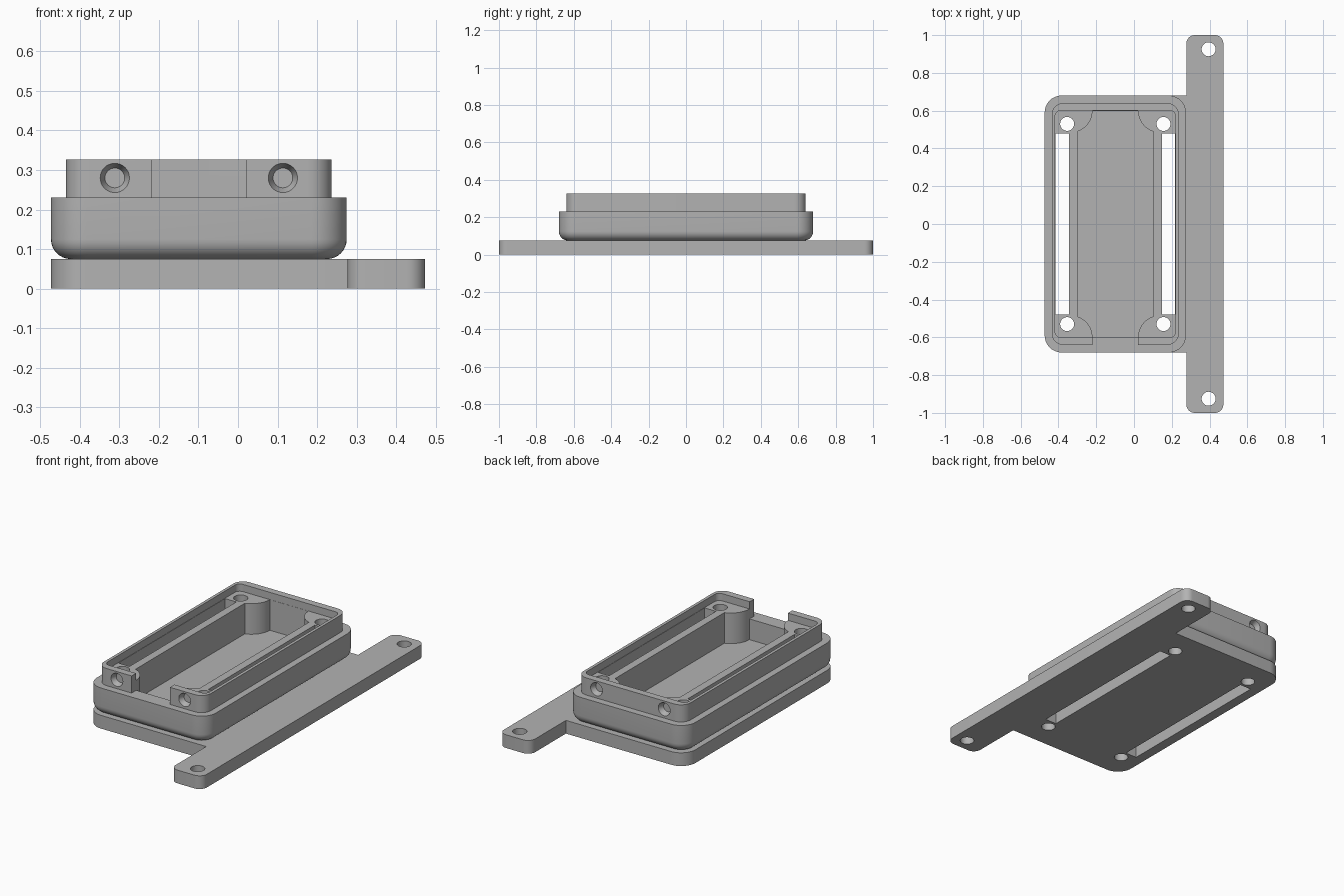
import bpy, bmesh, math
from mathutils import Vector, Matrix

if "Cube" in bpy.data.objects:
    bpy.data.objects.remove(bpy.data.objects["Cube"])

CX = -0.099                      # centre line of the housing
GREY = (0.45, 0.45, 0.45, 1)
grey = bpy.data.materials.new("plain grey")
grey.use_nodes = True
grey.diffuse_color = GREY
grey.node_tree.nodes["Principled BSDF"].inputs["Base Color"].default_value = GREY


def rounded(corners, steps=10):
    """Counter-clockwise outline from (x, y, radius) right-angle corners."""
    pts = []
    for i, (x, y, r) in enumerate(corners):
        p = Vector((x, y))
        if r == 0:
            pts.append(p)
            continue
        a = (Vector(corners[i - 1][:2]) - p).normalized()
        b = (Vector(corners[(i + 1) % len(corners)][:2]) - p).normalized()
        c = p + (a + b) * r
        for k in range(steps + 1):
            t = math.pi / 2 * k / steps
            pts.append(c - b * r * math.cos(t) - a * r * math.sin(t))
    return pts


def rect(hx, hy, r=0):
    return rounded([(CX + sx * hx, sy * hy, r)
                    for sx, sy in ((-1, -1), (1, -1), (1, 1), (-1, 1))])


def finish(name, bm):
    bmesh.ops.recalc_face_normals(bm, faces=bm.faces)
    mesh = bpy.data.meshes.new(name)
    bm.to_mesh(mesh)
    bm.free()
    mesh.materials.append(grey)
    obj = bpy.data.objects.new(name, mesh)
    bpy.context.collection.objects.link(obj)
    return obj


def loft(name, sections):
    """Closed solid through (outline, height) sections."""
    bm = bmesh.new()
    rings = [[bm.verts.new((p.x, p.y, z)) for p in pts] for pts, z in sections]
    for lo, hi in zip(rings, rings[1:]):
        for i in range(len(lo)):
            bm.faces.new((lo[i - 1], lo[i], hi[i], hi[i - 1]))
    bm.faces.new(rings[0][::-1])
    bm.faces.new(rings[-1])
    return finish(name, bm)


def prism(name, pts, z0, z1):
    return loft(name, [(pts, z0), (pts, z1)])


def cone(name, loc, r1, r2, depth, turn=0):
    bm = bmesh.new()
    m = Matrix.Translation(loc) @ Matrix.Rotation(turn, 4, "X")
    bmesh.ops.create_cone(bm, cap_ends=True, segments=32, radius1=r1,
                          radius2=r2, depth=depth, matrix=m)
    return finish(name, bm)


def cut(target, cutter):
    mod = target.modifiers.new("cut", "BOOLEAN")
    mod.operation, mod.solver, mod.object = "DIFFERENCE", "EXACT", cutter
    bpy.context.view_layer.objects.active = target
    bpy.ops.object.modifier_apply(modifier=mod.name)
    bpy.data.objects.remove(cutter)


# Mounting plate with its long side flange
plate = prism("mounting_plate", rounded([
    (-0.473, -0.68, 0.09), (0.277, -0.68, 0), (0.277, -1, 0.045),
    (0.473, -1, 0.045), (0.473, 1, 0.045), (0.277, 1, 0.045),
    (0.277, 0.68, 0), (-0.473, 0.68, 0.09)]), 0, 0.075)
for sy in (-1, 1):
    cut(plate, cone("flange_hole", (0.395, sy * 0.925, 0), 0.037, 0.037, 1))

# Housing: rounded underside, straight wall, stepped-in lip
HX, HY, R, FILLET = 0.374, 0.68, 0.09, 0.05
sections = []
for k in range(9):
    t = math.pi / 2 * k / 8
    inset = FILLET * (1 - math.sin(t))
    sections.append((rect(HX - inset, HY - inset, R - inset),
                     0.075 + FILLET * (1 - math.cos(t))))
lip = rect(0.336, 0.64, 0.06)
sections += [(rect(HX, HY, R), 0.23), (lip, 0.23), (lip, 0.327)]
housing = loft("housing", sections)

# Lid recess inside the lip
cut(housing, prism("recess", rect(0.319, 0.6, 0.03), 0.286, 0.4))

# Main cavity, leaving a rounded screw post in each corner
arc = []
for k in range(13):
    a = math.pi + math.radians(72.3) * k / 12
    arc.append((0.236 + 0.115 * math.cos(a), 0.599 + 0.115 * math.sin(a)))
outline = []
for sx, sy in ((1, 1), (1, -1), (-1, -1), (-1, 1)):
    run = arc if sx * sy > 0 else arc[::-1]
    outline += [Vector((CX + sx * x, sy * y)) for x, y in run]
cut(housing, prism("cavity", outline, 0.1125, 0.4))

# Opening in the front of the lip
cut(housing, prism("opening", rounded([
    (CX - 0.12, -0.7, 0), (CX + 0.12, -0.7, 0),
    (CX + 0.12, -0.55, 0), (CX - 0.12, -0.55, 0)]), 0.23, 0.4))

# Side slots and post holes through both parts, countersinks in the lip ends
for sx in (-1, 1):
    x0, x1 = sorted((CX + sx * 0.246, CX + sx * 0.317))
    for part in (plate, housing):
        cut(part, prism("slot", rounded([(x0, -0.478, 0), (x1, -0.478, 0),
                                         (x1, 0.478, 0), (x0, 0.478, 0)]), -0.1, 0.5))
        for sy in (-1, 1):
            cut(part, cone("post_hole", (CX + sx * 0.255, sy * 0.53, 0),
                           0.037, 0.037, 1))
    for sy in (-1, 1):
        cut(housing, cone("countersink", (CX + sx * 0.2125, sy * 0.63, 0.28),
                          0.025, 0.041, 0.04, -sy * math.pi / 2))

# Smooth the curved walls, keep the edges crisp
bpy.ops.object.select_all(action="DESELECT")
for part in (plate, housing):
    part.select_set(True)
bpy.context.view_layer.objects.active = housing
bpy.ops.object.shade_smooth_by_angle(angle=math.radians(30))
